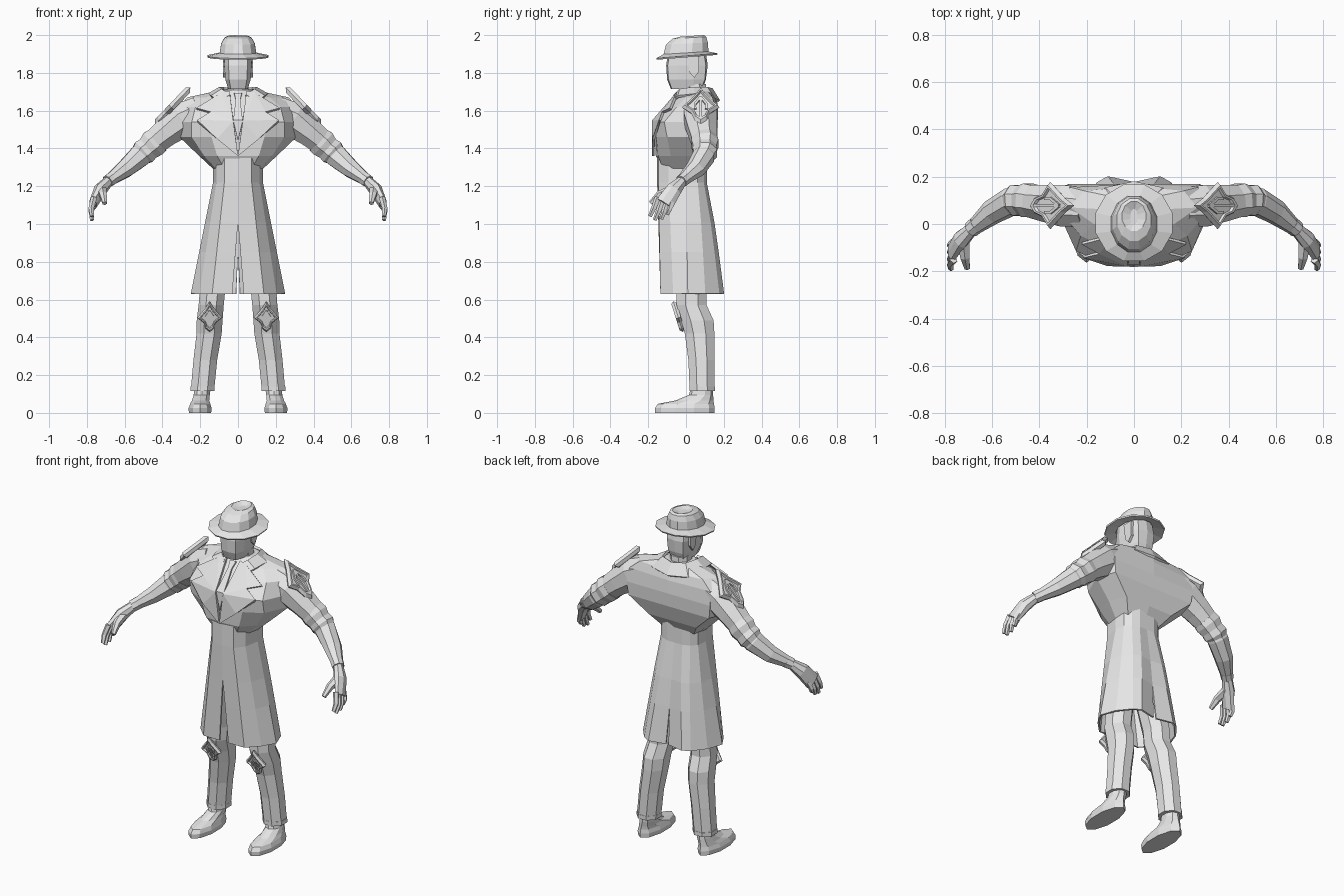
import bpy, bmesh, math
from mathutils import Vector

grey = bpy.data.materials.new("plain_grey")
grey.diffuse_color = (0.8, 0.8, 0.8, 1)


def finish(name, bm, mirror=False, thick=0):
    bmesh.ops.recalc_face_normals(bm, faces=bm.faces)
    me = bpy.data.meshes.new(name)
    bm.to_mesh(me)
    bm.free()
    me.materials.append(grey)
    ob = bpy.data.objects.new(name, me)
    bpy.context.collection.objects.link(ob)
    if mirror:
        ob.modifiers.new("mirror", 'MIRROR').merge_threshold = 0.002
    if thick:
        s = ob.modifiers.new("thickness", 'SOLIDIFY')
        s.thickness, s.offset = thick, 0
    return ob


def loft(name, rings, mirror=False, closed=True, thick=0):
    """Skin a stack of equal-length rings; closed rings get end caps."""
    bm = bmesh.new()
    vs = [[bm.verts.new(p) for p in r] for r in rings]
    n = len(vs[0])
    for a, b in zip(vs, vs[1:]):
        for i in range(n if closed else n - 1):
            j = (i + 1) % n
            bm.faces.new((a[i], a[j], b[j], b[i]))
    if closed:
        bm.faces.new(vs[0])
        bm.faces.new(vs[-1])
    return finish(name, bm, mirror, thick)


def both(pts):
    """Mirror a half outline, front centre to back centre, into a full one."""
    return list(pts) + [(-x, y) for x, y in reversed(pts[1:-1])]


def level(z, half):
    return [(x, y, z) for x, y in both(half)]


def oval(z, cx, cy, rx, ry, n=8, tilt=0):
    ang = [2 * math.pi * (i + .5) / n for i in range(n)]
    return [(cx + rx * math.cos(a), cy + ry * math.sin(a),
             z + tilt * (cy + ry * math.sin(a))) for a in ang]


def tube(name, path, n=8, up=(0, 1, 0), mirror=True):
    """Path entries are x, y, z, radius along up, radius across."""
    pts = [Vector(p[:3]) for p in path]
    rings = []
    for i, p in enumerate(path):
        t = (pts[min(i + 1, len(pts) - 1)] - pts[max(i - 1, 0)]).normalized()
        u = Vector(up)
        u = (u - t * u.dot(t)).normalized()
        v = t.cross(u)
        ang = [2 * math.pi * (k + .5) / n for k in range(n)]
        rings.append([pts[i] + u * p[3] * math.cos(a) + v * p[4] * math.sin(a) for a in ang])
    return loft(name, rings, mirror)


# Coat upper body
loft("coat_chest", [
    level(1.29, [(0, -.12), (.07, -.12), (.115, -.07), (.13, 0), (.11, .08), (0, .10)]),
    level(1.36, [(0, -.16), (.11, -.148), (.18, -.08), (.205, .03), (.16, .13), (0, .13)]),
    level(1.46, [(0, -.165), (.14, -.157), (.245, -.10), (.31, .05), (.27, .165), (0, .165)]),
    level(1.54, [(0, -.165), (.14, -.16), (.245, -.115), (.32, .05), (.28, .17), (0, .17)]),
    level(1.62, [(0, -.10), (.13, -.095), (.225, -.05), (.31, .05), (.27, .155), (0, .17)]),
    level(1.67, [(0, -.06), (.09, -.045), (.17, 0), (.27, .07), (.21, .14), (0, .16)]),
    level(1.71, [(0, -.02), (.05, -.01), (.075, .02), (.085, .06), (.065, .11), (0, .13)])])

# Coat skirt, flaring from waist to hem, open in front and at the back vent
waist = [(0, -.148), (.07, -.142), (.11, -.09), (.127, 0), (.12, .06), (.09, .09), (.05, .105), (0, .105)]
hem = [(0, -.13), (.135, -.131), (.2, -.065), (.245, .01), (.212, .10), (.153, .173), (.11, .197), (0, .175)]
rows = []
for z, front, back in [(1.36, 0, 0), (1.22, 0, 0), (1.01, 0, 0), (.85, .013, 0), (.63, .03, .01)]:
    f = max(0, (1.22 - z) / .59)
    row = [(a + (c - a) * f, b + (d - b) * (f ** .8 if d > .05 else f), z)
           for (a, b), (c, d) in zip(waist, hem)]
    row[0] = (front, *row[0][1:])
    row[-1] = (back, *row[-1][1:])
    rows.append(row)
loft("coat_skirt", rows, True, False, .01)

# Coat collar
loft("coat_collar", [
    [(.04, -.06, 1.68), (.085, -.03, 1.71), (.095, .04, 1.72), (.075, .11, 1.72), (0, .135, 1.715)],
    [(.10, -.075, 1.65), (.14, -.04, 1.675), (.155, .05, 1.685), (.12, .15, 1.66), (0, .175, 1.65)]],
    True, False, .014)


# Lapels and tie: flat cloth folded once across the chest
def overlay(name, outline, front, thick, mirror):
    bm = bmesh.new()
    fold = 1.545
    bm.faces.new([bm.verts.new((x, 0, z)) for x, z in outline])
    bmesh.ops.bisect_plane(bm, geom=bm.verts[:] + bm.edges[:] + bm.faces[:],
                           plane_co=(0, 0, fold), plane_no=(0, 0, 1))
    bmesh.ops.triangulate(bm, faces=bm.faces)
    for v in bm.verts:
        v.co.y = front + max(0, v.co.z - fold) * .87 + max(0, abs(v.co.x) - .1) * .3
    finish(name, bm, mirror, thick)


overlay("lapel", [(.045, 1.70), (.09, 1.69), (.22, 1.61), (.145, 1.59),
                  (.215, 1.545), (.11, 1.45), (0, 1.36)], -.174, .014, True)
overlay("tie", [(-.02, 1.69), (.02, 1.69), (.012, 1.655), (.025, 1.545), (0, 1.44),
                (-.025, 1.545), (-.012, 1.655)], -.17, .012, False)

# Head, neck and side hair
loft("head", [
    level(1.715, [(0, -.08), (.038, -.075), (.052, -.02), (.05, .04), (.04, .08), (0, .09)]),
    level(1.765, [(0, -.10), (.047, -.093), (.067, -.04), (.066, .04), (.05, .10), (0, .105)]),
    level(1.84, [(0, -.105), (.05, -.097), (.073, -.04), (.074, .05), (.055, .105), (0, .115)]),
    level(1.94, [(0, -.09), (.05, -.08), (.07, -.04), (.07, .05), (.05, .09), (0, .10)])])
loft("neck", [oval(1.62, 0, .055, .065, .065), oval(1.74, 0, .045, .06, .065)])
loft("side_hair", [[(x, .005, 1.90), (x, .07, 1.90), (x, .07, 1.81), (x, .045, 1.775),
                    (x, .02, 1.80)] for x in (.06, .079)], True)

# Hat in one skin: hollow inside, brim, then pinched crown
loft("hat", [oval(z, 0, cy, rx, ry, 12, tilt) for z, cy, rx, ry, tilt in [
    (1.96, .005, .078, .10, .05), (1.90, 0, .09, .115, .06), (1.882, .005, .165, .165, .08),
    (1.89, .005, .168, .168, .08), (1.906, 0, .10, .123, .06), (1.955, .005, .092, .115, .05),
    (1.985, .018, .074, .092, .06), (1.994, .033, .052, .064, .06), (1.984, .03, .015, .035, 0)]])

# Sleeves, forearms and cuffs
tube("sleeve", [(.20, .07, 1.60, .09, .085), (.29, .078, 1.555, .095, .10),
                (.38, .09, 1.485, .082, .081), (.46, .10, 1.42, .068, .07)])
tube("sleeve_roll", [(.425, .097, 1.445, .073, .077), (.45, .10, 1.425, .077, .081),
                     (.475, .10, 1.40, .067, .07), (.50, .10, 1.38, .071, .074),
                     (.515, .095, 1.365, .059, .062)])
tube("forearm", [(.46, .10, 1.41, .055, .058), (.52, .095, 1.36, .061, .064),
                 (.60, .05, 1.29, .054, .05), (.69, -.025, 1.225, .031, .03)])
tube("wrist_band", [(.665, -.003, 1.243, .037, .037), (.69, -.025, 1.225, .035, .035)])

# Hands
across = (0, .8, -.55)
tube("palm", [(.685, -.02, 1.228, .028, .028), (.73, -.065, 1.18, .044, .035),
              (.768, -.115, 1.105, .052, .022)], 8, across)
for i, (root, tip) in enumerate([((-.15, 1.125), (-.19, 1.04)), ((-.125, 1.115), (-.165, 1.02)),
                                 ((-.10, 1.105), (-.13, 1.025)), ((-.077, 1.10), (-.10, 1.05))]):
    (y0, z0), (y1, z1) = root, tip
    tube("finger_%d" % (i + 1), [
        (.762, y0, z0 + .015, .017, .017), (.777, (y0 + y1) / 2, (z0 + z1) / 2, .015, .015),
        (.773, y1, z1, .011, .011)], 5, across)
tube("thumb", [(.722, -.07, 1.18, .03, .028), (.714, -.14, 1.155, .022, .021),
               (.705, -.186, 1.11, .013, .013)], 6, (1, 0, 0))


# Armour pads: raised rim, sunken field and a forked rib
def pad(name, centre, side, up, w, h, t):
    c, s, u = Vector(centre), Vector(side).normalized(), Vector(up).normalized()
    n = s.cross(u)
    half = [(0, 1), (.3, .6), (1, -.08), (.5, -.4), (.32, -.8), (0, -1)]
    place = lambda x, y, d: c + s * x * w + u * y * h + n * d
    loft(name, [[place(x * k, y * k, d) for x, y in both(half)] for k, d in
                [(.85, -t), (1, 0), (.86, t), (.74, t), (.68, t * .4)]], True)
    for part, pts in [("rib", [(0, -.8), (0, .4)]),
                      ("left_fork", [(0, .4), (-.3, .02), (-.3, -.25)]),
                      ("right_fork", [(0, .4), (.3, .02), (.3, -.25)])]:
        tube(name + "_" + part, [(*place(x, y, t * .5), w * .09, t * .6) for x, y in pts], 4, s)


pad("shoulder_pad", (.346, .078, 1.625), (0, 1, 0), (-.69, 0, .72), .10, .135, .018)
pad("knee_pad", (.15, -.042, .51), (1, 0, 0), (0, -.3, .95), .066, .085, .014)

# Trousers and shoes
loft("trouser_leg", [oval(*r) for r in [
    (.12, .188, .085, .067, .071), (.28, .173, .082, .068, .075), (.42, .153, .072, .072, .085),
    (.49, .15, .06, .074, .093), (.57, .142, .03, .072, .086), (.65, .135, .03, .073, .086),
    (.92, .088, .005, .085, .088), (1.15, .062, -.01, .062, .08)]], True)
loft("trouser_hem", [oval(.115, .188, .085, .069, .073), oval(.14, .187, .085, .069, .073)], True)
loft("shoe", [oval(*r, 10) for r in [
    (0, .201, -.006, .062, .157), (.025, .201, -.006, .064, .158), (.048, .20, .0, .056, .148),
    (.066, .198, .045, .048, .10), (.095, .192, .08, .045, .064), (.14, .187, .085, .046, .058)]], True)
